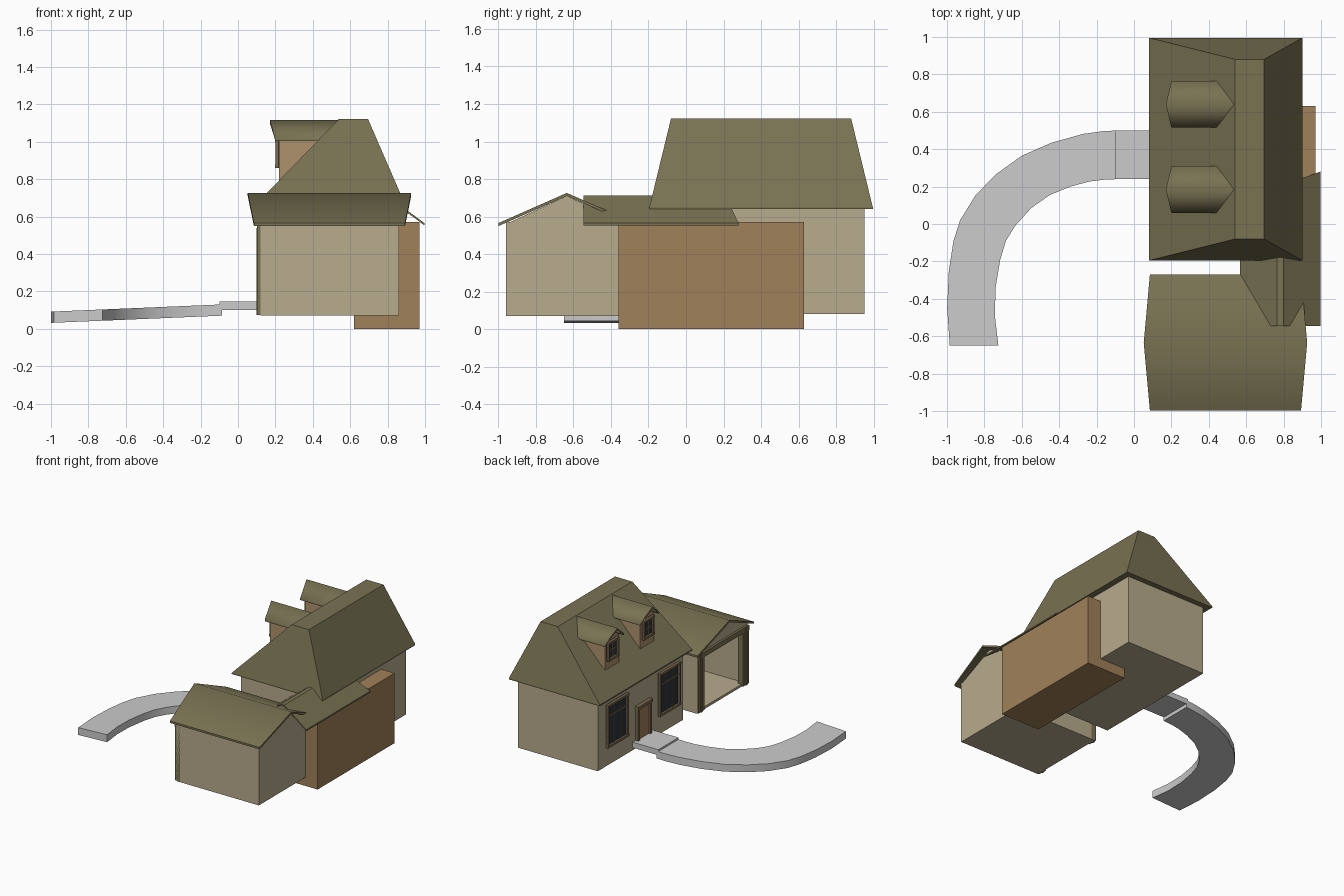
import bpy, bmesh, math

if "Cube" in bpy.data.objects:
    bpy.data.objects.remove(bpy.data.objects["Cube"])


def mat(name, r, g, b):
    m = bpy.data.materials.new(name)
    m.diffuse_color = (r, g, b, 1)
    m.use_nodes = True
    m.node_tree.nodes["Principled BSDF"].inputs["Base Color"].default_value = m.diffuse_color
    return m


WALL = mat("beige_wall", .48, .41, .27)
ROOF = mat("olive_roof", .19, .17, .085)
WOOD = mat("tan_wood", .35, .22, .10)
DORM = mat("dormer_wood", .43, .29, .15)
TRIM = mat("brown_trim", .22, .15, .08)
GLASS = mat("dark_glass", .025, .035, .045)


def make(name, verts, faces, m=None, smooth=None):
    me = bpy.data.meshes.new(name)
    me.from_pydata(verts, [], faces)
    bm = bmesh.new()
    bm.from_mesh(me)
    bmesh.ops.recalc_face_normals(bm, faces=bm.faces)
    bm.to_mesh(me)
    bm.free()
    ob = bpy.data.objects.new(name, me)
    bpy.context.collection.objects.link(ob)
    if m:
        me.materials.append(m)
    if smooth:
        bpy.ops.object.select_all(action='DESELECT')
        ob.select_set(True)
        bpy.context.view_layer.objects.active = ob
        bpy.ops.object.shade_smooth_by_angle(angle=math.radians(smooth))
    return ob


def prism(name, a, b, m=None):
    """Closed solid between two matching rings of points."""
    n = len(a)
    faces = [tuple(range(n)), tuple(range(n, 2 * n))]
    faces += [(i, (i + 1) % n, n + (i + 1) % n, n + i) for i in range(n)]
    return make(name, a + b, faces, m)


def box(name, x0, x1, y0, y1, z0, z1, m=None):
    ring = [(x0, y0), (x1, y0), (x1, y1), (x0, y1)]
    return prism(name, [(x, y, z0) for x, y in ring], [(x, y, z1) for x, y in ring], m)


def slab(name, a, b, t, m=None, smooth=None):
    """Sheet between two point rows, thickened downward by t."""
    n = len(a)
    v = a + b + [(x, y, z - t) for x, y, z in a + b]
    k, f = 2 * n, []
    for i in range(n - 1):
        f += [(i, i + 1, n + i + 1, n + i), (k + i, k + i + 1, k + n + i + 1, k + n + i),
              (i, i + 1, k + i + 1, k + i), (n + i, n + i + 1, k + n + i + 1, k + n + i)]
    f += [(0, n, k + n, k), (n - 1, 2 * n - 1, k + 2 * n - 1, k + n - 1)]
    return make(name, v, f, m, smooth)


def window(name, x, yc, w, z0, z1, cols, rows):
    """Glass, frame and glazing bars on a wall facing -x."""
    f = .018
    box(name + "_glass", x - .006, x + .01, yc - w, yc + w, z0, z1, GLASS)
    for s in (-1, 1):
        e = yc + s * (w - f / 2)
        box(name + "_frame_side", x - .02, x + .01, e - f / 2, e + f / 2, z0, z1, TRIM)
    for z in (z0, z1 - f):
        box(name + "_frame_rail", x - .022, x + .01, yc - w, yc + w, z, z + f, TRIM)
    for i in range(1, cols):
        y = yc - w + 2 * w * i / cols
        box(name + "_bar", x - .011, x, y - .004, y + .004, z0, z1, TRIM)
    for r in rows:
        z = z0 + (z1 - z0) * r
        box(name + "_crossbar", x - .011, x, yc - w, yc + w, z - .004, z + .004, TRIM)


# Main house and hipped roof with a flat ridge
HX = .13
box("house_walls", HX, .85, -.15, .95, .08, .65, WALL)
base = [(.08, -.195), (.9, -.195), (.9, .995), (.08, .995)]
top = [(.54, -.08), (.695, -.08), (.695, .88), (.54, .88)]
prism("house_roof", [(x, y, .65) for x, y in base], [(x, y, 1.122) for x, y in top], ROOF)
prism("house_roof_edge", [(x, y, .64) for x, y in base], [(x, y, .65) for x, y in base], ROOF)

# Front windows and door
for i, y in enumerate((.04, .71)):
    window(f"house_window_{i}", HX, y, .135, .23, .58, 3, (.72,))
box("front_door", HX - .01, HX + .01, .30, .45, .14, .41, WOOD)
for y in (.285, .445):
    box("door_post", HX - .025, HX + .01, y, y + .02, .12, .42, TRIM)
box("door_header", HX - .03, HX + .01, .28, .47, .40, .425, TRIM)

# Dormers
for i, yc in enumerate((.185, .64)):
    prof = [(-.09, .76), (.09, .76), (.09, 1.02), (0, 1.095), (-.09, 1.02)]
    prism(f"dormer_wall_{i}", [(.22, yc + y, z) for y, z in prof],
          [(.5, yc + y, z) for y, z in prof], DORM)
    window(f"dormer_window_{i}", .22, yc, .068, .86, 1.015, 2, (.5,))
    rake = [(-.125, 1.02, .2), (0, 1.117, .17), (.125, 1.02, .2)]
    slab(f"dormer_roof_{i}", [(x, yc + y, z) for y, z, x in rake],
         [(.55, yc + y, z) for y, z, x in rake], .016, ROOF, 80)

# Garage, open towards -x
G0, G1 = .12, .86
box("garage_floor", G0, G1, -.96, -.31, .07, .09, WALL)
box("garage_side_front", G0, G1, -.96, -.92, .07, .57, WALL)
box("garage_side_rear", G0, G1, -.37, -.31, .07, .57, WALL)
end = [(-.96, .07), (-.31, .07), (-.31, .56), (-.635, .71), (-.96, .56)]
prism("garage_end_wall", [(G1 - .03, y, z) for y, z in end], [(G1, y, z) for y, z in end], WALL)
gable = [(-.96, .52), (-.31, .52), (-.31, .56), (-.635, .71), (-.96, .56)]
prism("garage_gable", [(G0, y, z) for y, z in gable], [(G0 + .03, y, z) for y, z in gable], WALL)
for y0, y1 in ((-.96, -.885), (-.385, -.31)):
    box("garage_post", G0 - .015, G0 + .03, y0, y1, .075, .54, ROOF)
    box("garage_post_trim", G0 - .022, G0, (y0 + y1) / 2 - .012, (y0 + y1) / 2 + .012, .075, .54, TRIM)
box("garage_header", G0 - .018, G0 + .03, -.96, -.31, .51, .55, ROOF)

# Garage gable roof, ridge longer than the eaves
eaves = [(-.998, .566), (-.635, .726), (-.27, .566)]
slab("garage_roof", [(x, y, z) for (y, z), x in zip(eaves, (.085, .052, .085))],
     [(x, y, z) for (y, z), x in zip(eaves, (.893, .926, .893))], .016, ROOF, 60)

# Link building at the back with its own low roof
box("link_walls", .62, .97, -.36, .63, 0, .57, WOOD)
lp = [(.568, .565), (.765, .712), (.798, .712), (.997, .565)]
slab("link_roof", [(x, -.545, z) for x, z in lp],
     [(x, y, z) for (x, z), y in zip(lp, (-.12, .21, .21, .28))], .012, ROOF)

# Doorstep and curved sloping path
box("doorstep", -.10, .15, .24, .5, .10, .145)
outer = [(-.985, -.65), (-.999, -.45), (-.99, -.25), (-.965, -.09), (-.93, .02), (-.85, .15), (-.74, .265),
         (-.6, .365), (-.44, .435), (-.27, .482), (-.16, .497), (-.085, .5)]
inner = [(-.725, -.65), (-.744, -.49), (-.74, -.34), (-.715, -.19), (-.685, -.09), (-.635, -.01), (-.55, .085),
         (-.45, .155), (-.34, .2), (-.24, .227), (-.16, .237), (-.085, .24)]


def lift(p):
    return [(x, y, .134 + .042 * x) for x, y in p]


slab("path", lift(outer), lift(inner), .06, None, 30)
